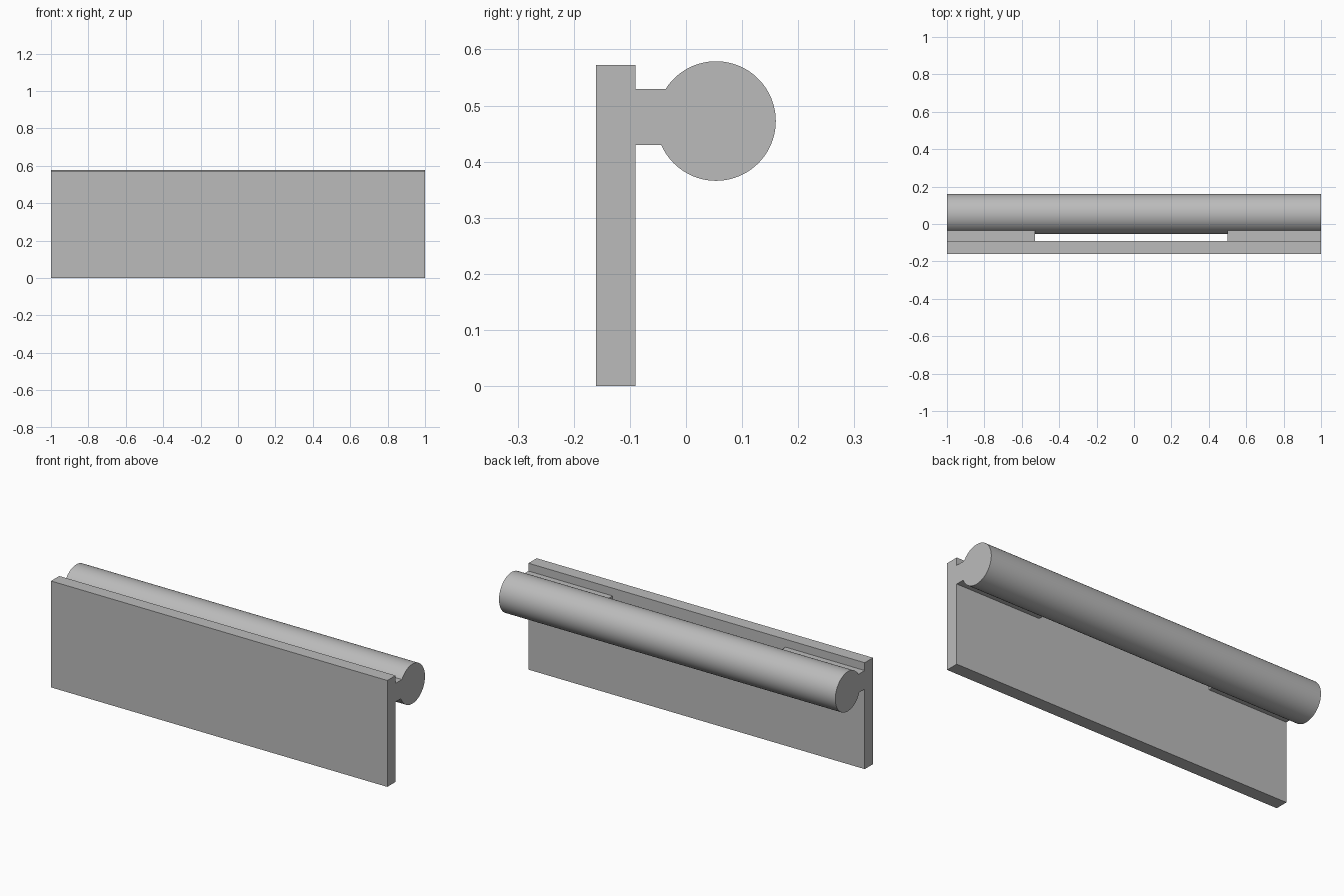
import bpy
import math

cube = bpy.data.objects.get("Cube")
if cube:
    bpy.data.objects.remove(cube, do_unlink=True)

grey = bpy.data.materials.new("plain_grey")
grey.use_nodes = True
colour = (0.5, 0.5, 0.5, 1)
grey.diffuse_color = colour
grey.node_tree.nodes["Principled BSDF"].inputs["Base Color"].default_value = colour


def box(name, low, high):
    """Add a box spanning two opposite corners."""
    centre = [(a + b) / 2 for a, b in zip(low, high)]
    bpy.ops.mesh.primitive_cube_add(size=1, location=centre)
    obj = bpy.context.object
    obj.name = name
    obj.scale = [b - a for a, b in zip(low, high)]
    bpy.ops.object.transform_apply(location=False, rotation=False, scale=True)
    obj.data.materials.append(grey)
    return obj


# Flat upright panel
plate_back = -0.09
box("front_panel", (-1, -0.16, 0), (1, plate_back, 0.572))

# Two arms joining the panel to the bar, with an open slot between them
for name, x0, x1 in (("right_arm", -1, -0.53), ("left_arm", 0.5, 1)):
    box(name, (x0, plate_back, 0.43), (x1, -0.03, 0.53))

# Round bar along the full width
bpy.ops.mesh.primitive_cylinder_add(
    vertices=96, radius=0.1065, depth=2,
    location=(0, 0.0535, 0.4725), rotation=(0, math.pi / 2, 0))
bar = bpy.context.object
bar.name = "round_bar"
bar.data.materials.append(grey)
bpy.ops.object.shade_smooth_by_angle(angle=math.radians(30))
